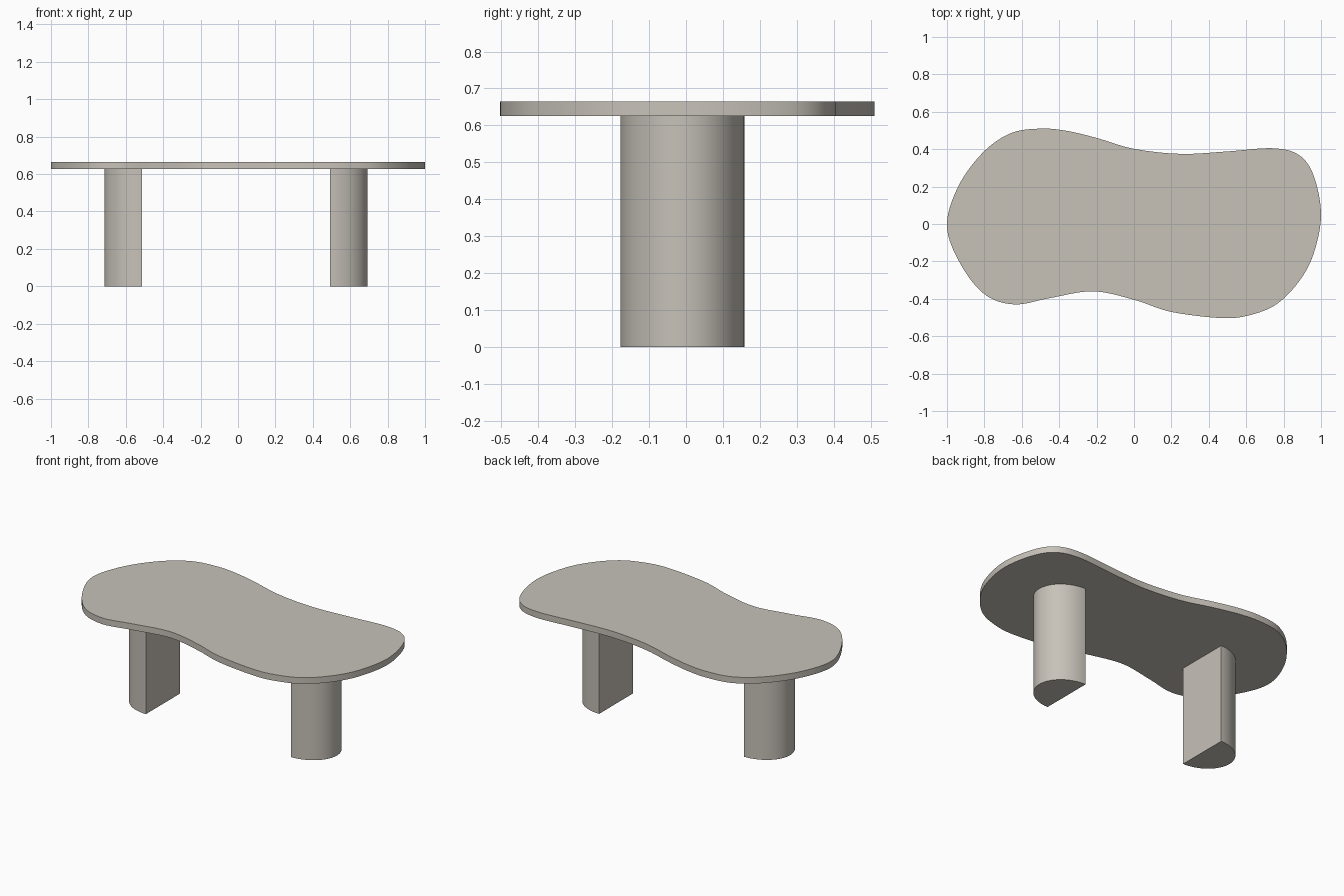
import bpy, bmesh, math
from mathutils import Vector

if "Cube" in bpy.data.objects:
    bpy.data.objects.remove(bpy.data.objects["Cube"])

# One warm stone colour for the whole table
stone = bpy.data.materials.new("warm stone")
stone.diffuse_color = (0.57, 0.54, 0.485, 1)
stone.use_nodes = True
stone.node_tree.nodes["Principled BSDF"].inputs["Base Color"].default_value = stone.diffuse_color


def smooth_loop(points, steps):
    """Closed Catmull-Rom curve through the points."""
    p = [Vector(q) for q in points]
    n, out = len(p), []
    for i in range(n):
        a, b, c, d = p[i - 1], p[i], p[(i + 1) % n], p[(i + 2) % n]
        for k in range(steps):
            t = k / steps
            out.append(0.5 * (2 * b + (c - a) * t + (2 * a - 5 * b + 4 * c - d) * t ** 2
                              + (3 * b - a - 3 * c + d) * t ** 3))
    return out


def extrude_outline(name, outline, z0, z1):
    """Solid slab from a plan outline between two heights."""
    bm = bmesh.new()
    base = bm.faces.new([bm.verts.new((x, y, z0)) for x, y in outline])
    res = bmesh.ops.extrude_face_region(bm, geom=[base], use_keep_orig=True)
    top = [g for g in res["geom"] if isinstance(g, bmesh.types.BMVert)]
    bmesh.ops.translate(bm, vec=(0, 0, z1 - z0), verts=top)
    bmesh.ops.recalc_face_normals(bm, faces=bm.faces)
    mesh = bpy.data.meshes.new(name)
    bm.to_mesh(mesh)
    bm.free()
    mesh.materials.append(stone)
    obj = bpy.data.objects.new(name, mesh)
    bpy.context.collection.objects.link(obj)
    bpy.ops.object.select_all(action='DESELECT')
    obj.select_set(True)
    bpy.context.view_layer.objects.active = obj
    bpy.ops.object.shade_smooth_by_angle(angle=math.radians(35))
    return obj


# Freeform tabletop, clockwise from the left end
top_points = [
    (-1, -0.01), (-0.94, 0.2), (-0.81, 0.38), (-0.66, 0.485), (-0.5, 0.51),
    (-0.36, 0.498), (-0.2, 0.46), (0, 0.402), (0.25, 0.375), (0.5, 0.388),
    (0.74, 0.405), (0.88, 0.37), (0.96, 0.26), (1, 0.05), (0.96, -0.16),
    (0.88, -0.31), (0.76, -0.43), (0.62, -0.487), (0.47, -0.503), (0.2, -0.47),
    (0, -0.405), (-0.22, -0.36), (-0.45, -0.396), (-0.64, -0.43),
    (-0.8, -0.375), (-0.93, -0.21)]
extrude_outline("tabletop", smooth_loop(top_points, 8), 0.626, 0.665)

# Half-round legs, flat sides facing each other
for name, side in (("left_leg", -1), ("right_leg", 1)):
    outline = []
    for i in range(49):
        a = -math.pi / 2 + math.pi * i / 48
        outline.append((-0.011 + side * (0.502 + 0.202 * math.cos(a)),
                        -0.01 + 0.168 * math.sin(a)))
    extrude_outline(name, outline, 0, 0.626)
